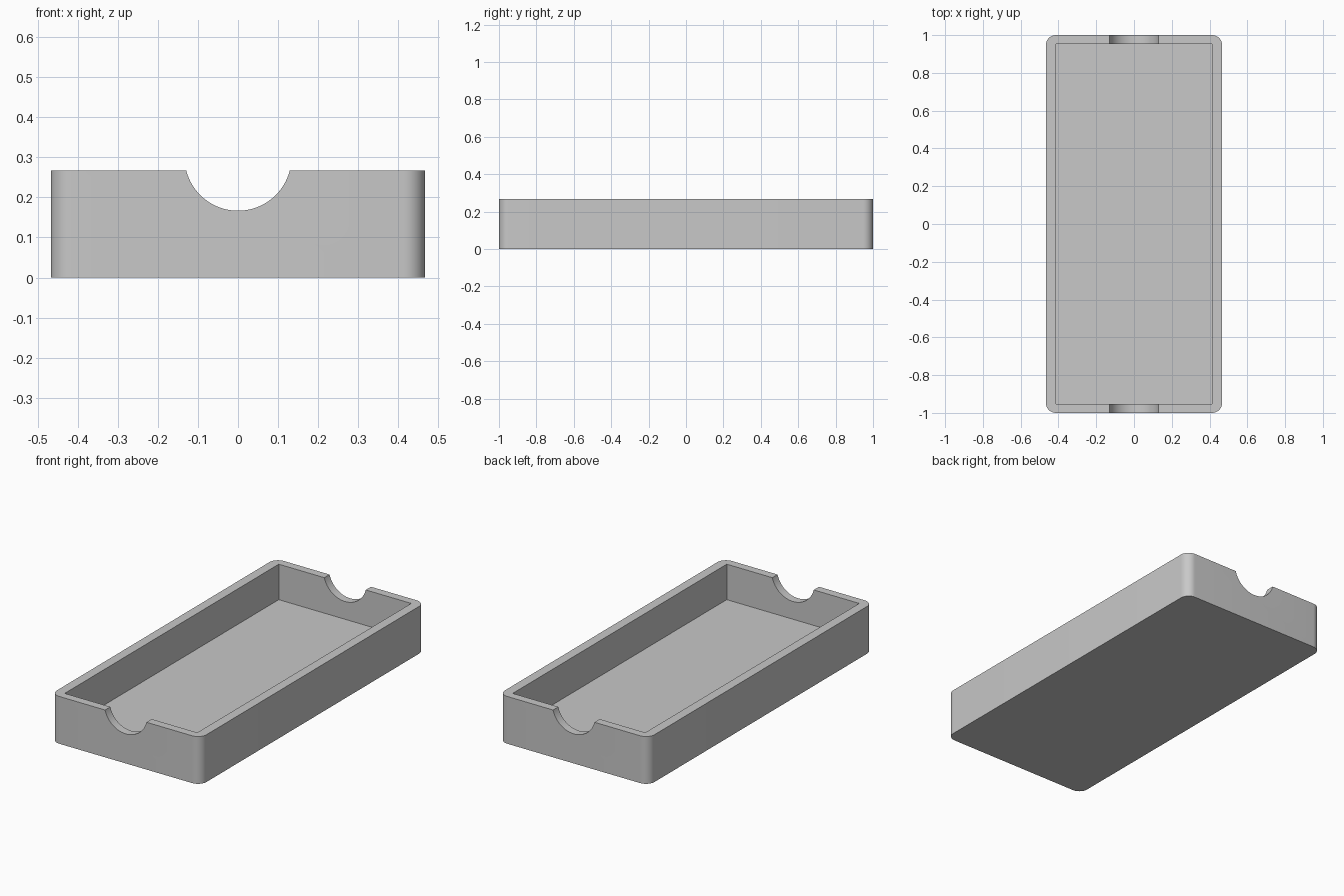
import bpy
import bmesh
from math import radians
from mathutils import Matrix

cube = bpy.data.objects.get("Cube")
if cube:
    bpy.data.objects.remove(cube, do_unlink=True)

U = 1 / 15                      # design unit
WIDTH, LENGTH, HEIGHT = 14 * U, 30 * U, 4 * U
CORNER = 0.8 * U

grey = bpy.data.materials.new("matte grey")
grey.use_nodes = True
grey.diffuse_color = (0.58, 0.58, 0.58, 1)
grey.node_tree.nodes["Principled BSDF"].inputs["Base Color"].default_value = grey.diffuse_color


def add_object(name, bm):
    mesh = bpy.data.meshes.new(name)
    bm.to_mesh(mesh)
    bm.free()
    mesh.materials.append(grey)
    obj = bpy.data.objects.new(name, mesh)
    bpy.context.collection.objects.link(obj)
    return obj


def box(name, sx, sy, z0, z1, radius=0):
    bm = bmesh.new()
    bmesh.ops.create_cube(bm, size=1)
    bmesh.ops.scale(bm, vec=(sx, sy, z1 - z0), verts=bm.verts)
    bmesh.ops.translate(bm, vec=(0, 0, (z0 + z1) / 2), verts=bm.verts)
    if radius:
        upright = [e for e in bm.edges
                   if abs(e.verts[0].co.z - e.verts[1].co.z) > 0.01]
        bmesh.ops.bevel(bm, geom=upright, offset=radius, segments=12,
                        profile=0.5, affect='EDGES')
    return add_object(name, bm)


def cut(target, cutter):
    cutter.hide_render = True
    mod = target.modifiers.new("cut", 'BOOLEAN')
    mod.operation = 'DIFFERENCE'
    mod.solver = 'EXACT'
    mod.object = cutter
    bpy.context.view_layer.objects.active = target
    bpy.ops.object.modifier_apply(modifier=mod.name)
    bpy.data.objects.remove(cutter, do_unlink=True)


# Tray body with rounded upright corners
tray = box("tray", WIDTH, LENGTH, 0, HEIGHT, CORNER)

# Square-cornered cavity above the floor
cut(tray, box("cavity_cutter", 12.4 * U, 28.6 * U, U, HEIGHT + U))

# Round finger notches through both end walls
bm = bmesh.new()
bmesh.ops.create_cone(bm, cap_ends=True, segments=96, radius1=2 * U, radius2=2 * U,
                      depth=LENGTH + U,
                      matrix=Matrix.Translation((0, 0, 4.5 * U)) @ Matrix.Rotation(radians(90), 4, 'X'))
cut(tray, add_object("notch_cutter", bm))

# Smooth the curved walls and keep the rims crisp
bpy.ops.object.select_all(action='DESELECT')
tray.select_set(True)
bpy.context.view_layer.objects.active = tray
bpy.ops.object.shade_smooth_by_angle(angle=radians(30))
